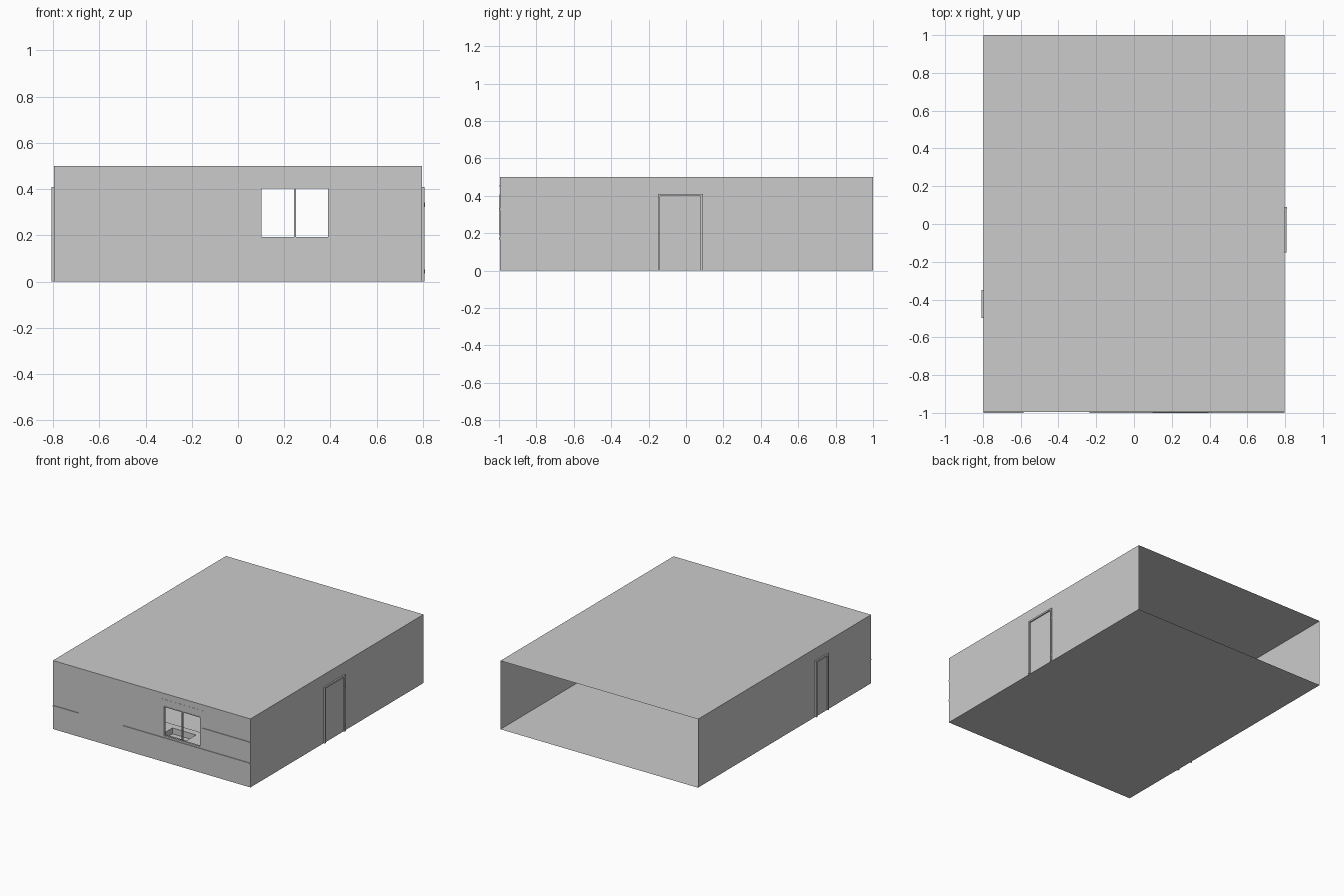
import bpy, bmesh

if "Cube" in bpy.data.objects:
    bpy.data.objects.remove(bpy.data.objects["Cube"])

X, YF, YB, H = 0.797, -0.995, 1.0, 0.5   # room half width, front, back, height


def mesh_object(name, bm):
    bmesh.ops.remove_doubles(bm, verts=bm.verts, dist=1e-5)
    me = bpy.data.meshes.new(name)
    bm.to_mesh(me)
    bm.free()
    ob = bpy.data.objects.new(name, me)
    bpy.context.collection.objects.link(ob)
    return ob


def add_box(bm, x, y, z):
    vs = bmesh.ops.create_cube(bm, size=1)["verts"]
    for v in vs:
        v.co = (x[v.co.x > 0], y[v.co.y > 0], z[v.co.z > 0])


def boxes(name, *parts):
    bm = bmesh.new()
    for p in parts:
        add_box(bm, *p)
    return mesh_object(name, bm)


def sheet(name, *quads):
    bm = bmesh.new()
    for q in quads:
        bm.faces.new([bm.verts.new(c) for c in q])
    return mesh_object(name, bm)


# thin shell: floor, ceiling and side walls, back left open
sheet("floor", [(-X, YF, 0), (-X, YB, 0), (X, YB, 0), (X, YF, 0)])
sheet("ceiling", [(-X, YF, H), (X, YF, H), (X, YB, H), (-X, YB, H)])
sheet("left_wall", [(-X, YF, 0), (-X, YF, H), (-X, YB, H), (-X, YB, 0)])
sheet("right_wall", [(X, YF, 0), (X, YB, 0), (X, YB, H), (X, YF, H)])

# front wall: a 3x3 grid of faces without the window cell
wx, wz = (0.097, 0.395), (0.187, 0.407)
xs, zs = [-X, *wx, X], [0, *wz, H]
sheet("front_wall", *[
    [(xs[i], YF, zs[k]), (xs[i + 1], YF, zs[k]),
     (xs[i + 1], YF, zs[k + 1]), (xs[i], YF, zs[k + 1])]
    for i in range(3) for k in range(3) if (i, k) != (1, 1)])

# window frame with a central mullion
fy, t = (YF - 0.002, YF + 0.012), 0.005
boxes("window_frame",
      ((wx[0], wx[0] + t), fy, wz), ((wx[1] - t, wx[1]), fy, wz),
      ((0.242, 0.250), fy, wz),
      (wx, fy, (wz[0], wz[0] + t)), (wx, fy, (wz[1] - t, wz[1])))

# curtain rail above the window
boxes("curtain_rail", ((0.07, 0.42), (YF - 0.001, YF + 0.01), (0.45, 0.457)))


# door frames straddling the side walls
def door(name, side, y0, y1, top=0.41, w=0.012):
    x = sorted((side * (X - 0.012), side * (X + 0.01)))
    boxes(name + "_frame", (x, (y0, y0 + w), (0, top)),
          (x, (y1 - w, y1), (0, top)),
          (x, (y0 + w, y1 - w), (top - w, top)))
    panel = sorted((side * (X - 0.006), side * (X + 0.001)))
    boxes(name + "_panel", (panel, (y0 + w, y1 - w), (0, top - w)))


door("left_door", -1, -0.497, -0.35)
door("right_door", 1, -0.15, 0.09)

# hinges on the right door
boxes("right_door_hinges", *[((X, X + 0.013), (0.082, 0.088), (z, z + 0.018))
                             for z in (0.035, 0.323)])

# kitchen base units, worktops with a sink cut-out, and cooker
D = -0.79
boxes("base_cabinets", ((-X, -0.585), (YF, D - 0.01), (0, 0.166)),
      ((-0.235, 0.03), (YF, D - 0.01), (0, 0.166)),
      ((0.28, X), (YF, D - 0.01), (0, 0.166)),
      ((0.03, 0.28), (D - 0.02, D - 0.01), (0, 0.166)))
z = (0.166, 0.178)
sx, sy = (0.06, 0.25), (-0.95, -0.84)
boxes("worktop_left", ((-X, -0.585), (-1, D), (0.168, 0.174)))
boxes("worktop_right", ((-0.235, sx[0]), (-1, D), z), ((sx[1], X), (-1, D), z),
      (sx, (-1, sy[0]), z), (sx, (sy[1], D), z))
boxes("cooker", ((-0.58, -0.24), (YF + 0.002, D - 0.005), (0, 0.172)))

# sink basin, open at the top
bm = bmesh.new()
add_box(bm, sx, sy, (0.135, 0.178))
bm.faces.ensure_lookup_table()
bmesh.ops.delete(bm, geom=[max(bm.faces, key=lambda f: f.calc_center_median().z)],
                 context="FACES_ONLY")
mesh_object("sink_basin", bm)

# wall cabinet with its base board reaching through the wall
boxes("wall_cabinet", ((0.415, X), (YF + 0.001, -0.88), (0.331, 0.46)))
boxes("wall_cabinet_base", ((0.41, X), (-1, -0.875), (0.321, 0.331)))
